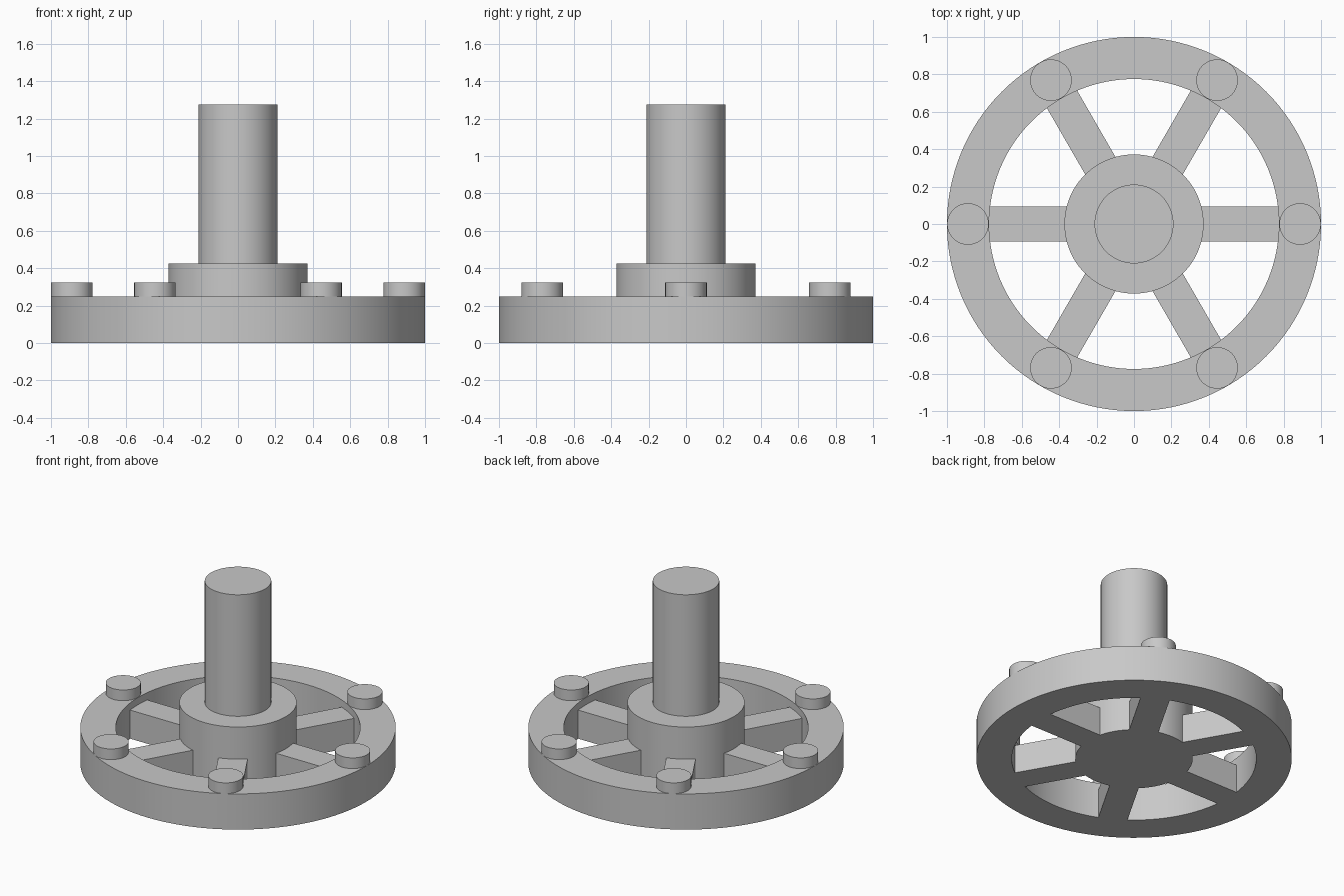
import bpy, bmesh, math
from mathutils import Matrix, Vector

cube = bpy.data.objects.get("Cube")
if cube:
    bpy.data.objects.remove(cube, do_unlink=True)

grey = bpy.data.materials.new("plain_grey")
grey.use_nodes = True
color = (0.58, 0.58, 0.58, 1)
grey.diffuse_color = color
grey.node_tree.nodes["Principled BSDF"].inputs["Base Color"].default_value = color


def finish(name, bm):
    bmesh.ops.recalc_face_normals(bm, faces=bm.faces)
    mesh = bpy.data.meshes.new(name)
    bm.to_mesh(mesh)
    bm.free()
    mesh.materials.append(grey)
    obj = bpy.data.objects.new(name, mesh)
    bpy.context.collection.objects.link(obj)
    bpy.ops.object.select_all(action='DESELECT')
    obj.select_set(True)
    bpy.context.view_layer.objects.active = obj
    bpy.ops.object.shade_smooth_by_angle(angle=math.radians(30))
    return obj


def cylinder(name, radius, bottom, top, center=(0, 0), sides=96):
    bm = bmesh.new()
    spot = Matrix.Translation((*center, (bottom + top) / 2))
    bmesh.ops.create_cone(bm, cap_ends=True, segments=sides, radius1=radius,
                          radius2=radius, depth=top - bottom, matrix=spot)
    return finish(name, bm)


def ring(name, inner, outer, bottom, top, sides=128):
    # Square section swept around the z axis
    bm = bmesh.new()
    profile = [(inner, bottom), (outer, bottom), (outer, top), (inner, top)]
    verts = [bm.verts.new((r, 0, z)) for r, z in profile]
    edges = [bm.edges.new((verts[i - 1], verts[i])) for i in range(len(verts))]
    bmesh.ops.spin(bm, geom=verts + edges, cent=(0, 0, 0), axis=(0, 0, 1),
                   angle=math.tau, steps=sides, use_merge=True)
    bmesh.ops.remove_doubles(bm, verts=bm.verts, dist=0.0001)
    return finish(name, bm)


def spoke(name, start, end, width, height, angle):
    bm = bmesh.new()
    size = Matrix.Diagonal((end - start, width, height, 1))
    spot = Matrix.Translation(((start + end) / 2, 0, height / 2))
    bmesh.ops.create_cube(bm, size=1, matrix=Matrix.Rotation(angle, 4, 'Z') @ spot @ size)
    return finish(name, bm)


# Wheel rim, hub and central shaft
ring("rim", 0.775, 1.0, 0, 0.25)
cylinder("hub", 0.372, 0, 0.425)
cylinder("shaft", 0.211, 0.425, 1.275)

# Six spokes, each with a round stud on the rim above it
for i in range(6):
    angle = i * math.tau / 6
    spoke(f"spoke_{i + 1}", 0.355, 0.78, 0.187, 0.2, angle)
    center = Vector((0.888, 0)) @ Matrix.Rotation(-angle, 2)
    cylinder(f"stud_{i + 1}", 0.111, 0.25, 0.325, center, 64)
